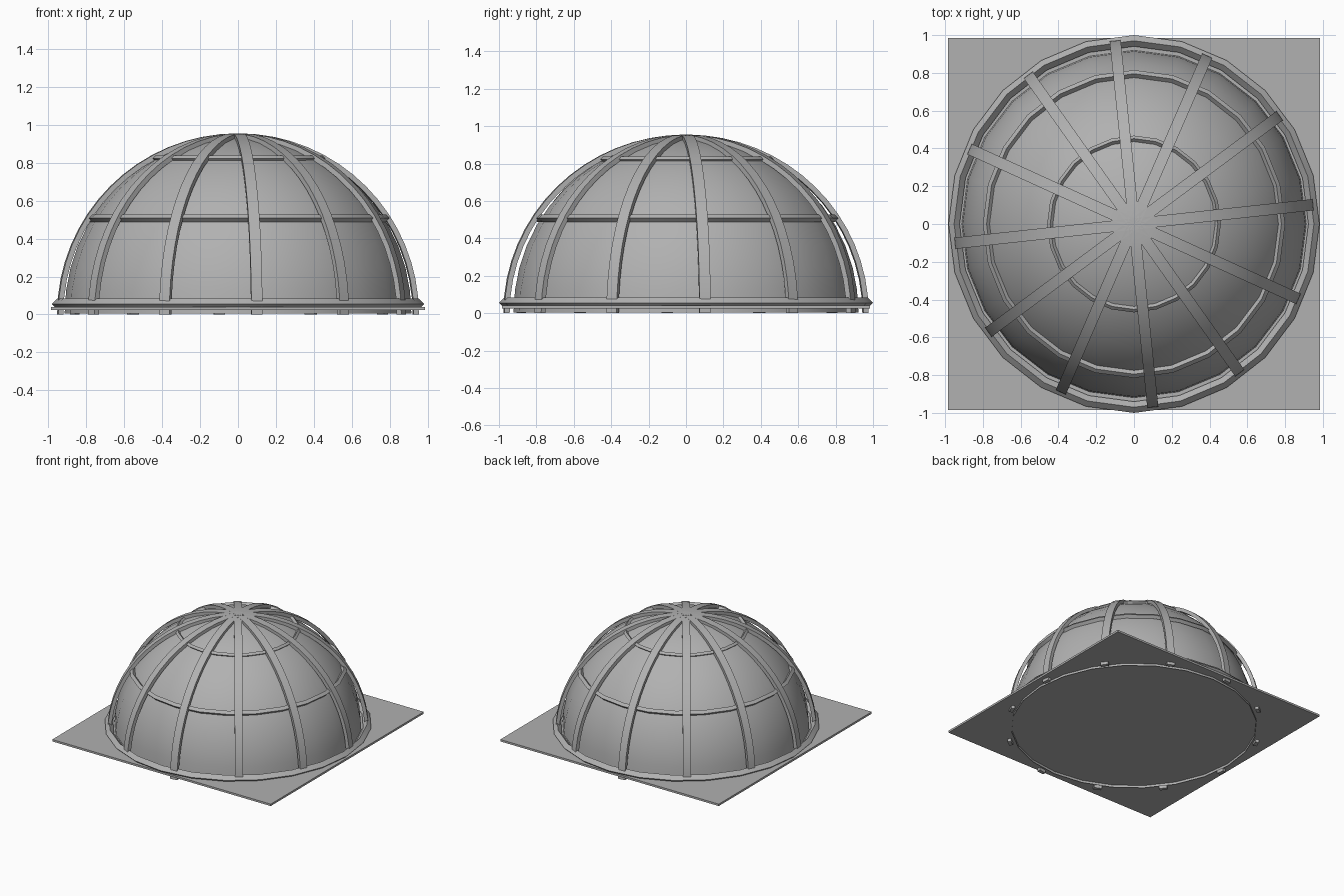
import bpy, bmesh, math
from math import sin, cos, pi

if "Cube" in bpy.data.objects:
    bpy.data.objects.remove(bpy.data.objects["Cube"])

SIDES = 24          # sides around dome and rings
RIBS = 12

# Mid-grey material shared by every part
grey = bpy.data.materials.new("mid_grey")
grey.diffuse_color = (0.44, 0.44, 0.44, 1)
grey.use_nodes = True
grey.node_tree.nodes["Principled BSDF"].inputs["Base Color"].default_value = grey.diffuse_color


def finish(name, bm, smooth=False):
    bmesh.ops.recalc_face_normals(bm, faces=bm.faces)
    me = bpy.data.meshes.new(name)
    bm.to_mesh(me)
    bm.free()
    me.materials.append(grey)
    ob = bpy.data.objects.new(name, me)
    bpy.context.collection.objects.link(ob)
    if smooth:
        bpy.ops.object.select_all(action='DESELECT')
        bpy.context.view_layer.objects.active = ob
        ob.select_set(True)
        bpy.ops.object.shade_smooth_by_angle(angle=math.radians(35))
    return ob


def lathe(name, profile, closed, squash=1.0):
    """Spin an (r, z) profile, with a corner on the y axis."""
    bm = bmesh.new()
    loops = []
    for r, z in profile:
        loops.append([bm.verts.new((r * sin(2 * pi * i / SIDES) * squash,
                                    r * cos(2 * pi * i / SIDES), z)) for i in range(SIDES)])
    n = len(loops)
    for j in range(n if closed else n - 1):
        a, b = loops[j], loops[(j + 1) % n]
        for i in range(SIDES):
            k = (i + 1) % SIDES
            bm.faces.new((a[i], a[k], b[k], b[i]))
    bmesh.ops.remove_doubles(bm, verts=bm.verts, dist=0.0001)
    return finish(name, bm, True)


def hoop(name, r, z, t):
    """Ring with a diamond cross-section."""
    return lathe(name, [(r + t, z), (r, z + t), (r - t, z), (r, z - t)], True, 0.982)


# Square base plate
bm = bmesh.new()
bmesh.ops.create_cube(bm, size=1)
bmesh.ops.scale(bm, verts=bm.verts, vec=(1.97, 1.97, 0.016))
bmesh.ops.translate(bm, verts=bm.verts, vec=(0, 0, 0.032))
finish("base_plate", bm)

# Smooth open dome skin
STEPS = 12
R = 0.922
lathe("dome_shell", [(R * cos(pi / 2 * t / STEPS), 0.005 + 0.93 * sin(pi / 2 * t / STEPS))
                     for t in range(STEPS + 1)], False, 0.992)

# Foot ring and the two horizontal hoops
hoop("foot_ring", 0.97, 0.055, 0.03)
hoop("lower_hoop", 0.795, 0.508, 0.02)
hoop("upper_hoop", 0.452, 0.823, 0.016)

# Curved ribs from the ground to the apex
ARC = 16
HALF_W = 0.03
OUTER, INNER = (0.979, 0.955), (0.951, 0.928)
for n in range(RIBS):
    ang = math.radians(6) + 2 * pi * n / RIBS
    bm = bmesh.new()
    rows = []
    for t in range(ARC + 1):
        a = pi / 2 * t / ARC
        row = []
        for (rr, rz), s in ((OUTER, -1), (OUTER, 1), (INNER, 1), (INNER, -1)):
            x, y, z = rr * cos(a), s * HALF_W, rz * sin(a)
            row.append(bm.verts.new(((x * cos(ang) - y * sin(ang)) * 0.977,
                                     x * sin(ang) + y * cos(ang), z)))
        rows.append(row)
    for a, b in zip(rows, rows[1:]):
        for i in range(4):
            k = (i + 1) % 4
            bm.faces.new((a[i], a[k], b[k], b[i]))
    bm.faces.new(rows[0])
    bm.faces.new(rows[-1])
    finish("rib_%02d" % (n + 1), bm, True)
